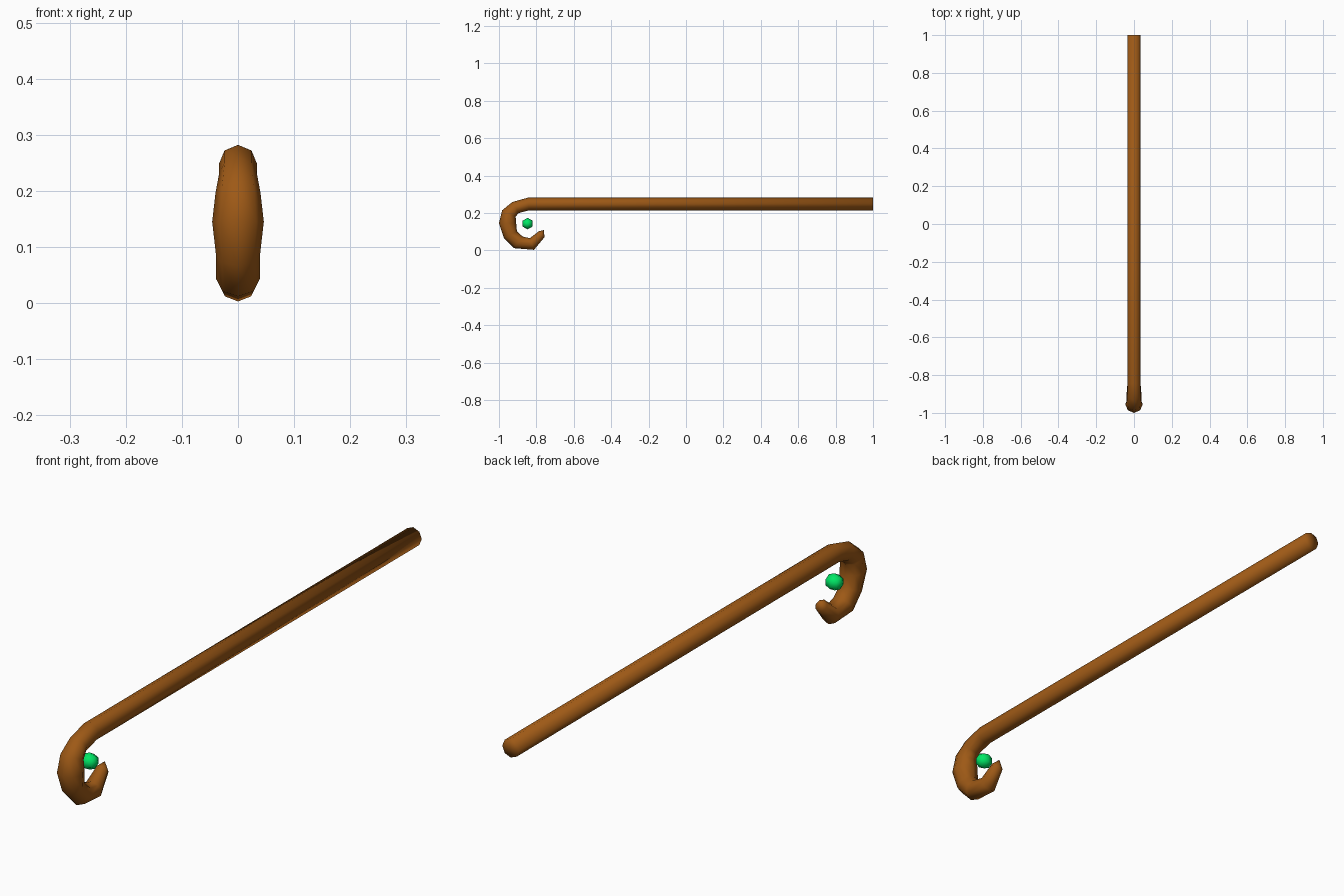
import bpy, bmesh
from math import sin, cos, radians, pi
from mathutils import Matrix

if "Cube" in bpy.data.objects:
    bpy.data.objects.remove(bpy.data.objects["Cube"])


def finish(bm, name, color):
    bmesh.ops.recalc_face_normals(bm, faces=bm.faces)
    me = bpy.data.meshes.new(name)
    bm.to_mesh(me)
    bm.free()
    me.shade_smooth()
    mat = bpy.data.materials.new(name + "_material")
    mat.diffuse_color = color
    mat.use_nodes = True
    mat.node_tree.nodes["Principled BSDF"].inputs["Base Color"].default_value = mat.diffuse_color
    me.materials.append(mat)
    ob = bpy.data.objects.new(name, me)
    bpy.context.collection.objects.link(ob)
    return ob


# Staff: octagonal tube swept along the shaft and around the hook
# each ring: y, z, radius, angle of the outward direction in the yz plane
SIDES = 8
rings = [
    (1.0, 0.248, 0.034, 90),
    (-0.842, 0.248, 0.034, 96),
    (-0.912, 0.229, 0.034, 120),
    (-0.947, 0.197, 0.040, 155),
    (-0.954, 0.145, 0.046, 180),
    (-0.939, 0.084, 0.039, 206),
    (-0.897, 0.043, 0.039, 233),
    (-0.824, 0.034, 0.033, 290),
    (-0.772, 0.086, 0.022, 315),
]
bm = bmesh.new()
loops = []
for y, z, r, deg in rings:
    a = radians(deg)
    loop = []
    for i in range(SIDES):
        t = 2 * pi * i / SIDES
        out = r * cos(t)
        loop.append(bm.verts.new((r * sin(t), y + out * cos(a), z + out * sin(a))))
    loops.append(loop)
for a, b in zip(loops, loops[1:]):
    for i in range(SIDES):
        j = (i + 1) % SIDES
        bm.faces.new((a[i], a[j], b[j], b[i]))
# Shaft end cap and pointed hook tip
for loop, pole in ((loops[0], (0, 1.0, 0.248)), (loops[-1], (0, -0.760, 0.109))):
    p = bm.verts.new(pole)
    for i in range(SIDES):
        bm.faces.new((loop[i], loop[(i + 1) % SIDES], p))
finish(bm, "hooked_staff", (0.34, 0.10, 0.008, 1))

# Floating gem inside the hook
bm = bmesh.new()
bmesh.ops.create_uvsphere(bm, u_segments=6, v_segments=4, radius=0.031)
turn = Matrix.Rotation(pi / 2, 4, 'Y') @ Matrix.Rotation(pi / 2, 4, 'Z')
bmesh.ops.transform(bm, matrix=Matrix.Translation((0, -0.847, 0.143)) @ turn, verts=bm.verts)
finish(bm, "gem", (0.0, 0.8, 0.13, 1))
